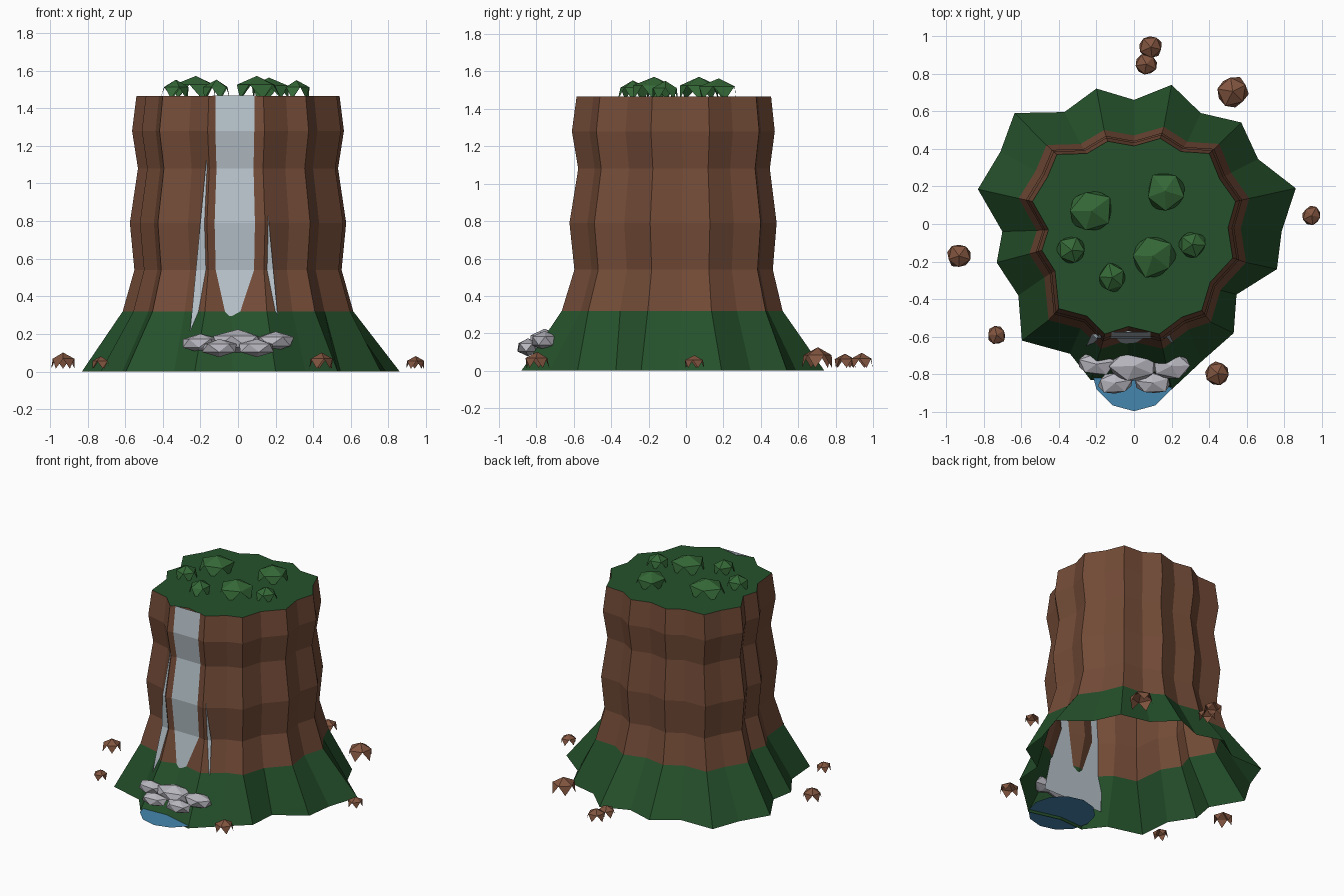
import bpy, bmesh, math, random
from mathutils import Vector

if "Cube" in bpy.data.objects:
    bpy.data.objects.remove(bpy.data.objects["Cube"])

random.seed(4)


def material(name, rgb):
    m = bpy.data.materials.new(name)
    m.diffuse_color = (*rgb, 1)
    m.use_nodes = True
    m.node_tree.nodes["Principled BSDF"].inputs["Base Color"].default_value = m.diffuse_color
    return m


BROWN = material("earth", (0.17, 0.07, 0.038))
ROCK = material("brown_rock", (0.22, 0.09, 0.05))
GRASS = material("grass", (0.018, 0.082, 0.024))
BUSH = material("bush", (0.035, 0.14, 0.038))
FALL = material("falling_water", (0.48, 0.55, 0.6))
POOL = material("pool_water", (0.06, 0.24, 0.42))
STONE = material("grey_stone", (0.48, 0.47, 0.52))


def add_mesh(name, verts, faces, mat):
    me = bpy.data.meshes.new(name)
    me.from_pydata(verts, [], faces)
    me.materials.append(mat)
    ob = bpy.data.objects.new(name, me)
    bpy.context.collection.objects.link(ob)
    return ob


def loft(name, rings, mat, closed=True):
    """Skin equal-length rows of points with quads."""
    n = len(rings[0])
    verts = [p for r in rings for p in r]
    faces = []
    for i in range(len(rings) - 1):
        for j in range(n if closed else n - 1):
            k = (j + 1) % n
            faces.append((i * n + j, i * n + k, (i + 1) * n + k, (i + 1) * n + j))
    return add_mesh(name, verts, faces, mat)


def nugget(name, loc, size, mat, open_base, jitter=0.12):
    """Irregular icosahedron; open_base keeps only the crown and its teeth."""
    bm = bmesh.new()
    bmesh.ops.create_icosphere(bm, subdivisions=1, radius=1)
    if open_base:
        low = [f for f in bm.faces if f.calc_center_median().z < -0.1]
        bmesh.ops.delete(bm, geom=low, context='FACES')
    a = random.uniform(0, math.tau)
    for v in bm.verts:
        x, y, z = v.co
        k = 1 + random.uniform(-jitter, jitter)
        v.co = Vector(((x * math.cos(a) - y * math.sin(a)) * size[0] * k,
                       (x * math.sin(a) + y * math.cos(a)) * size[1] * k,
                       z * size[2])) + Vector(loc)
    me = bpy.data.meshes.new(name)
    bm.to_mesh(me)
    bm.free()
    me.materials.append(mat)
    bpy.context.collection.objects.link(bpy.data.objects.new(name, me))


# Foot outline of the grass skirt and rim outline of the plateau
foot = [(.86, .19), (.66, .345), (.57, .54), (.355, .59), (.20, .74), (0, .66),
        (-.20, .72), (-.37, .595), (-.635, .59), (-.71, .385), (-.83, .185), (-.70, -.04),
        (-.73, -.205), (-.615, -.38), (-.596, -.62), (-.34, -.69), (-.23, -.83), (-.03, -.82),
        (.20, -.88), (.36, -.73), (.53, -.58), (.545, -.375), (.76, -.24), (.785, -.04)]
rim = [(.54, .12), (.455, .24), (.40, .375), (.25, .385), (.14, .455), (0, .415),
       (-.14, .44), (-.25, .375), (-.41, .37), (-.46, .25), (-.54, .12), (-.455, -.03),
       (-.49, -.14), (-.42, -.25), (-.40, -.45), (-.25, -.49), (-.155, -.585), (-.03, -.545),
       (.135, -.585), (.255, -.495), (.36, -.46), (.405, -.31), (.525, -.18), (.50, -.02)]
# Wall bands: height and swell
bands = [(.32, 1.135), (.54, 1.02), (.79, 1.065), (1.08, .985), (1.28, 1.043), (1.465, 1)]

rings = [[(x * s, y * s, z) for x, y in rim] for z, s in bands]
loft("cliff_wall", rings, BROWN)
loft("grass_skirt", [[(x, y, 0) for x, y in foot], rings[0]], GRASS)
add_mesh("grass_plateau", rings[-1], [tuple(range(24))], GRASS)

# Waterfall sheet, widening downward and following the wall bands
rows = []
for z, y in [(.08, -.67), (.31, -.632), (.54, -.584), (.79, -.61),
             (1.08, -.564), (1.28, -.597), (1.468, -.573)]:
    h = .118 + .095 * (1.468 - z)
    rows.append([(-.018 - h, y, z), (-.018 + h, y, z)])
loft("waterfall", rows, FALL, closed=False)

# Pool at the foot of the fall
pool = [(.23 * math.sin(i * math.tau / 12), -.765 - .23 * math.cos(i * math.tau / 12), .015)
        for i in range(12)]
add_mesh("pool", pool, [tuple(range(12))], POOL)

# Grey stones around the pool
for i, (x, y, z, r) in enumerate([(-.2, -.745, .15, .11), (0, -.755, .16, .14), (.2, -.755, .16, .115),
                                  (-.1, -.845, .125, .105), (.1, -.845, .125, .105)]):
    nugget(f"pool_stone_{i + 1}", (x, y, z), (r, r * .62, r * .46), STONE, False)

# Bushes on the plateau
for i, (x, y, r) in enumerate([(-.225, .07, .13), (.165, .175, .11), (-.33, -.14, .085),
                               (.10, -.17, .13), (.31, -.11, .08), (-.115, -.285, .085)]):
    h = .045 + .3 * r
    nugget(f"bush_{i + 1}", (x, y, 1.45 + .447 * h), (r, r, h), BUSH, True)

# Loose brown rocks on the ground
for i, (x, y, r) in enumerate([(.09, .94, .066), (.065, .85, .062), (.525, .705, .09), (.945, .045, .055),
                               (-.93, -.17, .07), (-.73, -.59, .054), (.445, -.795, .07)]):
    nugget(f"ground_rock_{i + 1}", (x, y, .015 + .38 * r), (r, r, r * .85), ROCK, True, .08)
